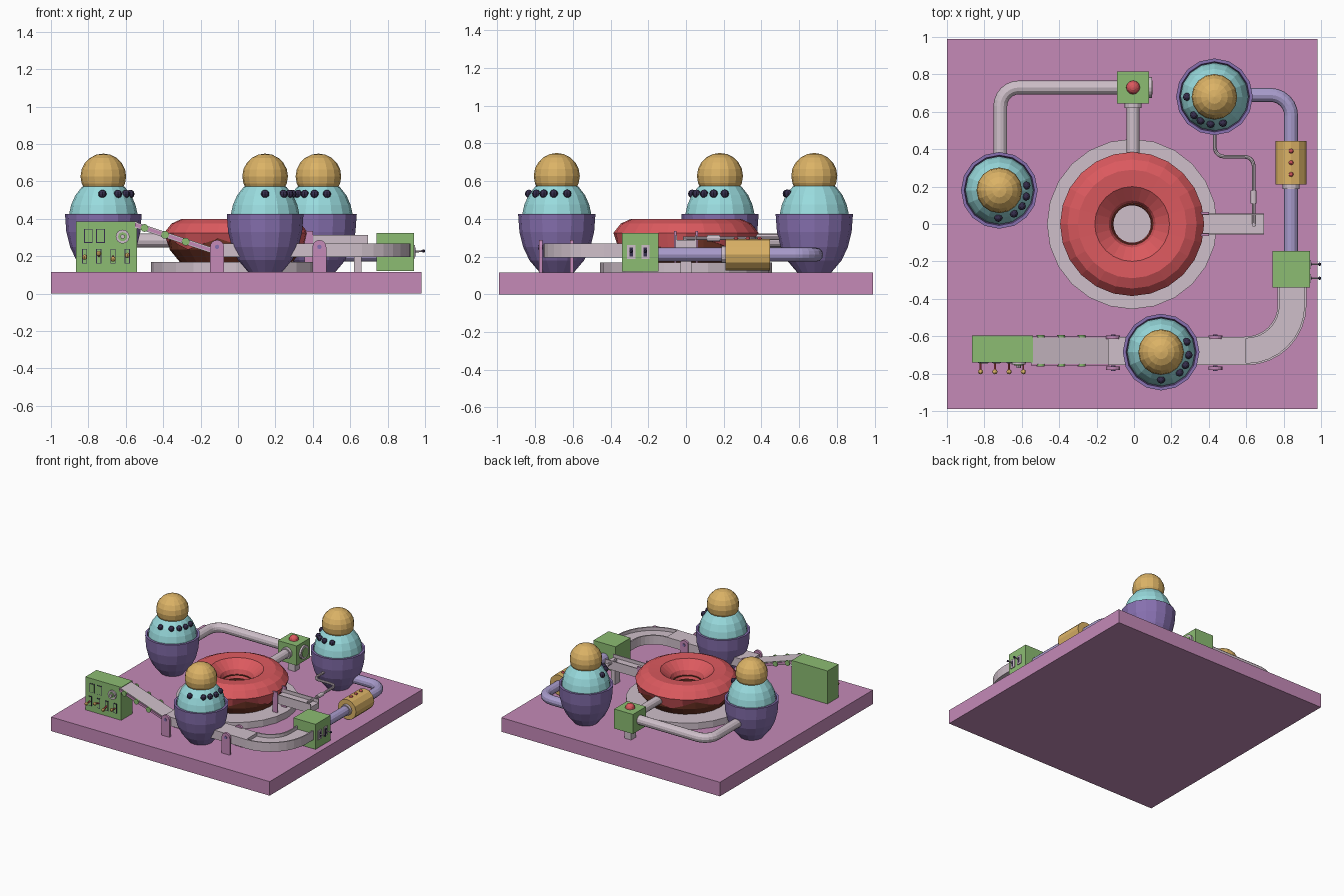
import bpy, bmesh, math
from mathutils import Vector, Matrix

if "Cube" in bpy.data.objects:
    bpy.data.objects.remove(bpy.data.objects["Cube"])


def material(name, *srgb):
    m = bpy.data.materials.new(name)
    m.use_nodes = True
    col = [((c + 0.055) / 1.055) ** 2.4 for c in srgb] + [1]
    m.diffuse_color = col
    m.node_tree.nodes["Principled BSDF"].inputs["Base Color"].default_value = col
    return m


PINK = material("orchid pink", .77, .54, .72)
PURPLE = material("purple", .53, .44, .69)
CYAN = material("pale cyan", .60, .86, .87)
GOLD = material("gold", .86, .70, .40)
RED = material("icing red", .86, .35, .37)
BROWN = material("dough brown", .45, .21, .15)
GREEN = material("green", .55, .74, .45)
PALE = material("pale grey", .81, .75, .79)
LAVENDER = material("lavender", .66, .61, .80)
DARK = material("dark plum", .21, .18, .30)


def finish(name, bm, mat):
    bmesh.ops.recalc_face_normals(bm, faces=bm.faces)
    me = bpy.data.meshes.new(name)
    bm.to_mesh(me)
    bm.free()
    me.materials.append(mat)
    ob = bpy.data.objects.new(name, me)
    bpy.context.collection.objects.link(ob)
    return ob


def box(name, mat, x, y, z):
    """Block from three (low, high) ranges."""
    bm = bmesh.new()
    size = [b - a for a, b in (x, y, z)]
    mid = [(a + b) / 2 for a, b in (x, y, z)]
    bmesh.ops.create_cube(bm, size=1, matrix=Matrix.Translation(mid) @ Matrix.Diagonal(size + [1]))
    return finish(name, bm, mat)


def rod(name, mat, a, b, r, sides=12):
    """Cylinder between two points."""
    a, b = Vector(a), Vector(b)
    bm = bmesh.new()
    turn = (b - a).to_track_quat('Z', 'Y').to_matrix().to_4x4()
    bmesh.ops.create_cone(bm, cap_ends=True, segments=sides, radius1=r, radius2=r,
                          depth=(b - a).length, matrix=Matrix.Translation((a + b) / 2) @ turn)
    return finish(name, bm, mat)


def ball(name, mat, c, r, u=16, v=10):
    bm = bmesh.new()
    bmesh.ops.create_uvsphere(bm, u_segments=u, v_segments=v, radius=r, matrix=Matrix.Translation(c))
    return finish(name, bm, mat)


def lathe(name, mat, centre, profile, sides, closed=False, wave=None):
    """Turn an (r, z) profile about a vertical axis."""
    bm = bmesh.new()
    rings = []
    for i in range(sides):
        a = math.tau * i / sides
        rings.append([bm.verts.new((centre[0] + r * math.cos(a), centre[1] + r * math.sin(a),
                                    z + (wave(i, k) if wave else 0)))
                      for k, (r, z) in enumerate(profile)])
    n = len(profile)
    for i in range(sides):
        p, q = rings[i], rings[(i + 1) % sides]
        for k in range(n if closed else n - 1):
            j = (k + 1) % n
            bm.faces.new((p[k], q[k], q[j], p[j]))
    if not closed:
        for k in (0, -1):
            bm.faces.new([ring[k] for ring in rings])
    return finish(name, bm, mat)


def bend(points, radius, steps=6):
    """Round the right-angled corners of a flat path."""
    pts = [Vector(p) for p in points]
    out = [pts[0]]
    for p, c, q in zip(pts, pts[1:], pts[2:]):
        a, b = (p - c).normalized(), (q - c).normalized()
        for i in range(steps + 1):
            t = math.pi / 2 * i / steps
            out.append(c + (a + b - b * math.cos(t) - a * math.sin(t)) * radius)
    return out + [pts[-1]]


def sweep(name, mat, path, section):
    """Carry an (across, up) section along a path."""
    bm = bmesh.new()
    path = [Vector(p) for p in path]
    rings = []
    for i, p in enumerate(path):
        t = path[min(i + 1, len(path) - 1)] - path[max(i - 1, 0)]
        side = Vector((-t.y, t.x, 0)).normalized()
        rings.append([bm.verts.new(p + side * o + Vector((0, 0, h))) for o, h in section])
    n = len(section)
    for p, q in zip(rings, rings[1:]):
        for k in range(n):
            bm.faces.new((p[k], p[(k + 1) % n], q[(k + 1) % n], q[k]))
    bm.faces.new(rings[0])
    bm.faces.new(rings[-1])
    return finish(name, bm, mat)


def circle(r, n=12):
    return [(r * math.cos(math.tau * i / n), r * math.sin(math.tau * i / n)) for i in range(n)]


def slab(w, h):
    return [(-w, -h), (w, -h), (w, h), (-w, h)]


FLOOR = 0.115
box("base", PINK, (-1, .98), (-.99, .99), (0, FLOOR))

# Three pot-shaped tanks with domes, studs and ball tops
cup = [(.09, FLOOR), (.145, .18), (.178, .25), (.198, .33), (.205, .425), (.188, .425), (.183, .40)]
dome = [(.182, .39), (.182, .43), (.172, .475), (.15, .525), (.115, .57), (.06, .60)]
for x, y, studs in ((-.72, .18, (10, -13, -35, -58, -92)),
                    (.43, .68, (180, 222, 240, 262, 288)),
                    (.145, -.685, (22, -6, -28, -48, -90))):
    lathe("tank_cup", PURPLE, (x, y), cup, 16)
    lathe("tank_dome", CYAN, (x, y), dome, 16)
    ball("tank_ball", GOLD, (x, y, .627), .122)
    for a in map(math.radians, studs):
        ball("tank_stud", DARK, (x + .147 * math.cos(a), y + .147 * math.sin(a), .533), .022, 8, 6)

# Ring cake on its plate
MID = (-.01, 0)
lathe("plate", PALE, MID, [(.455, FLOOR), (.455, .168)], 24)
lathe("dough", BROWN, MID, [(.365, .30), (.355, .235), (.30, .168), (.20, .168), (.125, .22), (.105, .30)],
      24, closed=True)
lathe("icing", RED, MID, [(.365, .265), (.385, .325), (.345, .375), (.29, .40), (.20, .395), (.125, .335),
                          (.10, .27), (.13, .28)], 24, closed=True,
      wave=lambda i, k: .03 * math.sin(i * math.tau / 4) if k == 0 else 0)

# Supply pipe, valve box and feed to the ring cake
sweep("supply_pipe", PALE, bend([(-.715, .25, .285), (-.715, .73, .285), (-.05, .73, .285)], .1), circle(.037))
sweep("feed_pipe", PALE, [(-.005, .70, .285), (-.005, .33, .285)], circle(.035))
rod("feed_collar", PALE, (-.005, .65, .285), (-.005, .62, .285), .045)
box("valve_box", GREEN, (-.09, .08), (.645, .815), (.20, .36))
box("valve_leg", PALE, (-.035, .025), (.70, .76), (FLOOR, .20))
ball("valve_knob", RED, (-.005, .73, .36), .037, 12, 8)
rod("valve_gauge", PALE, (.08, .73, .28), (.095, .73, .28), .055, 16)
rod("gauge_face", GREEN, (.094, .73, .28), (.099, .73, .28), .038, 16)

# Lavender pipe with gold barrel
sweep("syrup_pipe", LAVENDER, bend([(.55, .69, .21), (.84, .69, .21), (.84, -.18, .21)], .11), circle(.037))
rod("barrel", GOLD, (.84, .21, .21), (.84, .445, .21), .083, 12)
rod("barrel_collar", PALE, (.84, .188, .21), (.84, .21, .21), .045)
for y in (.265, .328, .39):
    ball("barrel_light", RED, (.84, y, .292), .013, 8, 6)

# Switch box
box("switch_box", GREEN, (.74, .94), (-.34, -.145), (.12, .325))
for y in (-.29, -.215):
    box("switch_plate", PALE, (.938, .947), (y - .022, y + .022), (.187, .26))
    box("switch_slot", DARK, (.946, .949), (y - .009, y + .009), (.20, .247))
    rod("switch_lever", PALE, (.945, y, .225), (.99, y, .228), .005, 6)
    ball("switch_tip", DARK, (.992, y, .228), .009, 8, 6)

# Conveyor: curved trough, straight belt and ramp
trough = [(-.077, -.037), (.077, -.037), (.077, .037), (.066, .037), (.066, .01),
          (-.066, .01), (-.066, .037), (-.077, .037)]
sweep("belt_curve", PALE, bend([(.845, -.33, .232), (.845, -.678, .232), (.59, -.678, .232)], .245, 8), trough)
sweep("belt_straight", PALE, [(.60, -.678, .232), (-.14, -.678, .232)], slab(.075, .036))
top, low = (-.55, -.678, .368), (-.13, -.678, .228)
sweep("ramp_belt", PALE, [top, low], slab(.07, .016))
for s in (-1, 1):
    shift = Vector((0, s * .073, 0))
    sweep("ramp_rail", PINK, [Vector(top) + shift, Vector(low) + shift], slab(.005, .009))
    for x in (-.50, -.39, -.28):
        z = top[2] - (x - top[0]) / 3
        rod("ramp_roller", GREEN, (x, -.678 + s * .07, z), (x, -.678 + s * .084, z), .021)
    # Round-topped posts carrying the belt
    for x in (-.112, .435):
        y = -.688 + s * .083
        box("belt_post", PINK, (x - .037, x + .037), (y - .009, y + .009), (FLOOR, .25))
        rod("post_top", PINK, (x, y - .009, .25), (x, y + .009, .25), .037, 16)
        rod("post_pin", PURPLE, (x, y - .014, .25), (x, y + .014, .25), .012, 8)

# Control panel
box("control_panel", GREEN, (-.865, -.54), (-.74, -.595), (FLOOR, .385))
FACE = -.74
for x in (-.80, -.735):
    box("panel_frame", DARK, (x - .023, x + .023), (FACE - .003, FACE), (.272, .346))
    box("panel_window", GREEN, (x - .019, x + .019), (FACE - .006, FACE), (.276, .342))
rod("panel_dial", PALE, (-.617, FACE - .012, .305), (-.617, FACE, .305), .037, 16)
rod("dial_ring", GREEN, (-.617, FACE - .016, .305), (-.617, FACE, .305), .024, 16)
rod("dial_hub", PALE, (-.617, FACE - .03, .305), (-.617, FACE, .305), .012, 8)
for i, z in enumerate((.195, .215, .185, .205)):
    x = -.82 + .076 * i
    box("lever_slot", DARK, (x - .014, x + .014), (FACE - .004, FACE), (.16, .24))
    box("lever_track", GREEN, (x - .010, x + .010), (FACE - .006, FACE), (.165, .235))
    rod("lever", RED, (x, FACE, .20), (x, FACE - .045, z), .006, 6)
    ball("lever_ball", GOLD, (x, FACE - .05, z), .014, 8, 6)

# Cake chute with its bracket
sweep("cake_chute", PALE, [(.37, 0, .278), (.695, 0, .278)],
      [(o * .74, h) for o, h in trough])
for s in (-1, 1):
    box("chute_bracket", PINK, (.355, .40), (s * .057 - .006, s * .057 + .006), (FLOOR, .335))
box("chute_leg", PALE, (.62, .66), (-.03, .03), (FLOOR, .245))

# Thin sauce tube with nozzle
sweep("sauce_tube", PALE, bend([(.432, .52, .297), (.432, .36, .297), (.64, .36, .297), (.64, -.01, .297)], .05, 5),
      circle(.01, 8))
rod("sauce_nozzle", PALE, (.64, .11, .297), (.64, .18, .297), .016)
rod("sauce_tip", PALE, (.64, -.005, .307), (.64, -.005, .262), .01, 8)
